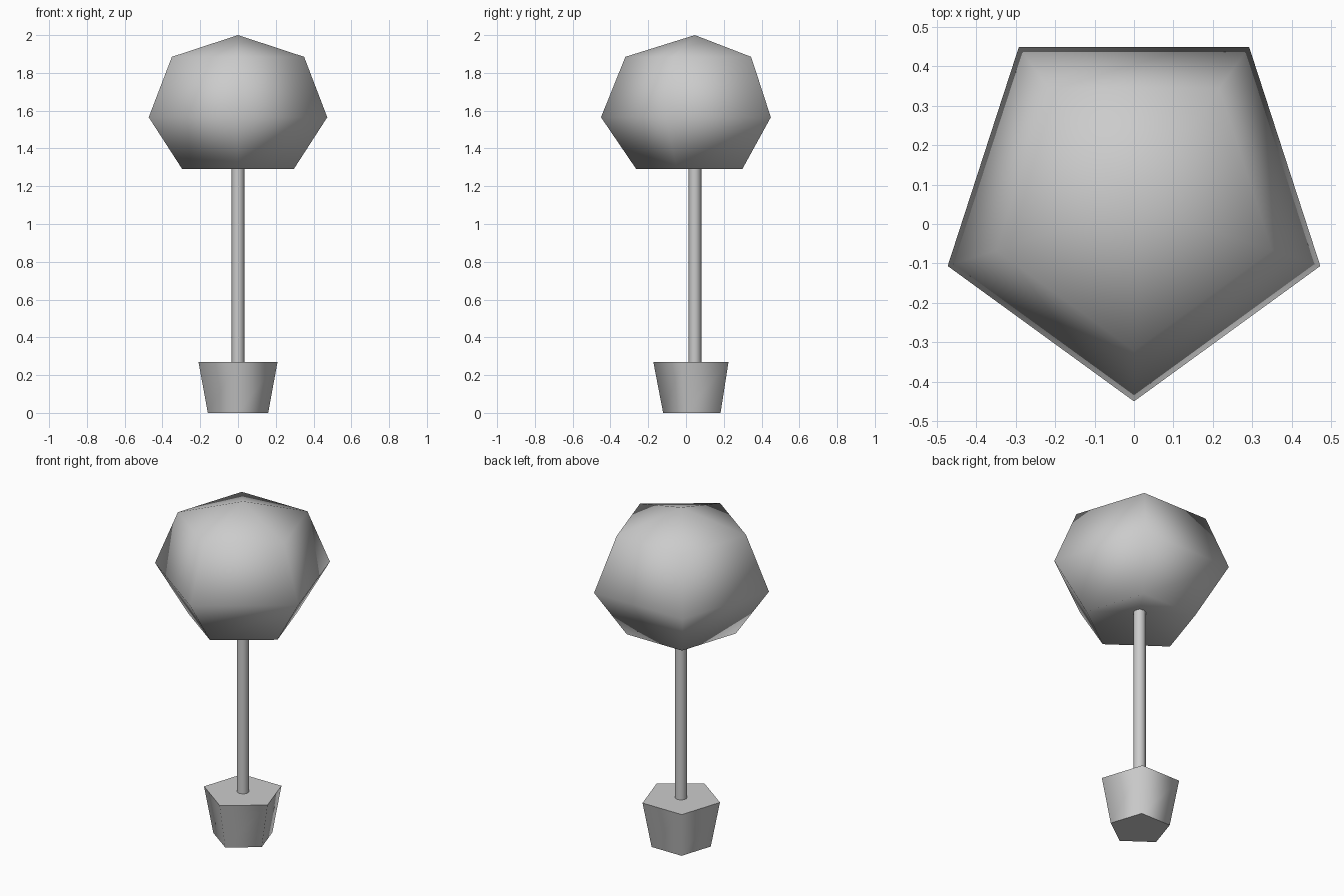
import bpy
import bmesh
from math import cos, sin, pi

cube = bpy.data.objects.get("Cube")
if cube:
    bpy.data.objects.remove(cube, do_unlink=True)

AXIS_Y = 0.047  # the pentagons are centred slightly behind the origin

grey = bpy.data.materials.new("plain_grey")
grey.use_nodes = True
grey.diffuse_color = (0.6, 0.6, 0.6, 1)
grey.node_tree.nodes["Principled BSDF"].inputs["Base Color"].default_value = grey.diffuse_color


def lathe(name, sides, profile, sharp_caps):
    """Revolve (radius, z) pairs with a corner facing the front.
    Radius zero makes a single pole vertex; other ends get a flat cap."""
    bm = bmesh.new()
    rings = []
    for radius, z in profile:
        count = sides if radius else 1
        angles = [2 * pi * i / sides - pi / 2 for i in range(count)]
        rings.append([bm.verts.new((radius * cos(a), AXIS_Y + radius * sin(a), z))
                      for a in angles])
    for low, high in zip(rings, rings[1:]):
        for i in range(sides):
            j = (i + 1) % sides
            corners = [low[i % len(low)], low[j % len(low)],
                       high[j % len(high)], high[i % len(high)]]
            bm.faces.new(list(dict.fromkeys(corners)))
    for face in bm.faces:
        face.smooth = True
    caps = [bm.faces.new(ring) for ring in (rings[0], rings[-1]) if len(ring) > 1]
    for cap in caps:
        for edge in cap.edges:
            edge.smooth = not sharp_caps
    bmesh.ops.recalc_face_normals(bm, faces=bm.faces)
    mesh = bpy.data.meshes.new(name)
    bm.to_mesh(mesh)
    bm.free()
    mesh.materials.append(grey)
    obj = bpy.data.objects.new(name, mesh)
    bpy.context.collection.objects.link(obj)
    return obj


# Tapered five-sided pot
lathe("pot", 5, [(0.168, 0), (0.22, 0.27)], True)

# Slim trunk
lathe("trunk", 8, [(0.034, 0.25), (0.034, 1.4)], True)

# Rounded five-sided crown with a hollowed underside
lathe("crown", 5, [(0, 1.36), (0.31, 1.29), (0.497, 1.565), (0.368, 1.885), (0, 2)], False)
